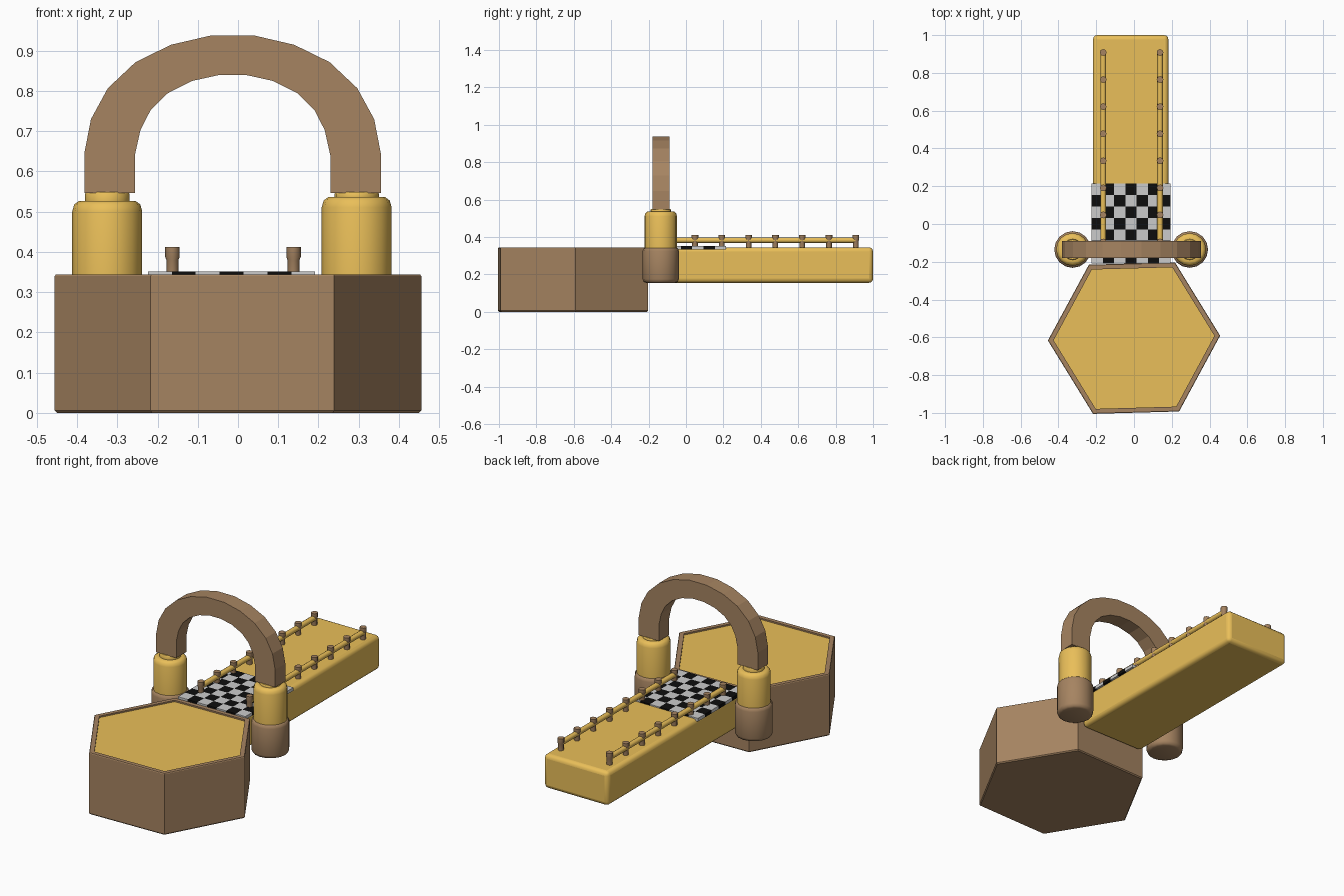
import bpy, bmesh, math

if "Cube" in bpy.data.objects:
    bpy.data.objects.remove(bpy.data.objects["Cube"])

def material(name, rgb):
    m = bpy.data.materials.new(name)
    m.diffuse_color = (*rgb, 1)
    m.use_nodes = True
    m.node_tree.nodes["Principled BSDF"].inputs["Base Color"].default_value = m.diffuse_color
    return m

BROWN = material("brown", (0.38, 0.23, 0.12))
GOLD = material("gold", (0.82, 0.52, 0.10))
BLACK = material("black", (0.004, 0.004, 0.004))

def finish(name, bm, mat=None, smooth=None, bevel=0):
    bmesh.ops.recalc_face_normals(bm, faces=bm.faces)
    me = bpy.data.meshes.new(name)
    bm.to_mesh(me)
    bm.free()
    ob = bpy.data.objects.new(name, me)
    bpy.context.collection.objects.link(ob)
    if mat:
        me.materials.append(mat)
    if bevel:
        mod = ob.modifiers.new("bevel", 'BEVEL')
        mod.width, mod.segments = bevel, 3
    if smooth:
        me.shade_smooth()
        me.set_sharp_from_angle(angle=math.radians(smooth))
    return ob

def add_box(bm, lo, hi):
    vs = bmesh.ops.create_cube(bm, size=1)["verts"]
    for v in vs:
        v.co = [(l + h) / 2 + c * (h - l) for l, h, c in zip(lo, hi, v.co)]

def add_lathe(bm, profile, n, x, y):
    rings = [[bm.verts.new((x + r * math.cos(2 * math.pi * i / n),
                            y + r * math.sin(2 * math.pi * i / n), z)) for i in range(n)]
             for r, z in profile]
    for a, b in zip(rings, rings[1:]):
        for i in range(n):
            bm.faces.new((a[i], a[(i + 1) % n], b[(i + 1) % n], b[i]))
    bm.faces.new(rings[0])
    bm.faces.new(rings[-1])

# hexagonal platform with a shallow recessed floor
def hexagon(bm, r, z):
    return [bm.verts.new((r * math.cos(math.radians(60 * i + 1.6)),
                          -0.604 + r * math.sin(math.radians(60 * i + 1.6)), z)) for i in range(6)]

bm = bmesh.new()
rings = [hexagon(bm, r, z) for r, z in
         ((0.450, 0), (0.456, 0.006), (0.456, 0.340), (0.453, 0.344), (0.426, 0.344), (0.426, 0.330))]
for a, b in zip(rings, rings[1:]):
    for i in range(6):
        bm.faces.new((a[i], a[(i + 1) % 6], b[(i + 1) % 6], b[i]))
bm.faces.new(rings[0])
bm.faces.new(rings[-1])
finish("hex_platform", bm, BROWN)

bm = bmesh.new()
low, high = hexagon(bm, 0.426, 0.32), hexagon(bm, 0.426, 0.336)
for i in range(6):
    bm.faces.new((low[i], low[(i + 1) % 6], high[(i + 1) % 6], high[i]))
bm.faces.new(low)
bm.faces.new(high)
finish("platform_floor", bm, GOLD)

# bridge deck
bm = bmesh.new()
add_box(bm, (-0.217, -0.21, 0.155), (0.182, 1.0, 0.345))
finish("bridge_deck", bm, GOLD, smooth=30, bevel=0.022)

# checkered start plate, 7 x 7 tiles
x0, x1, y0, y1, n = -0.224, 0.192, -0.21, 0.215, 7
dx, dy = (x1 - x0) / n, (y1 - y0) / n
for parity, name, mat in ((0, "light_tiles", None), (1, "dark_tiles", BLACK)):
    bm = bmesh.new()
    for i in range(n):
        for j in range(n):
            if (i + j) % 2 == parity:
                add_box(bm, (x0 + i * dx, y0 + j * dy, 0.334),
                        (x0 + (i + 1) * dx, y0 + (j + 1) * dy, 0.352))
    finish(name, bm, mat)

# railings: posts and rails
for side, x in (("left", -0.163), ("right", 0.138)):
    bm = bmesh.new()
    for k in range(8):
        add_lathe(bm, ((0.015, 0.335), (0.015, 0.38), (0.018, 0.388), (0.018, 0.412)),
                  8, x, 0.908 - 0.1433 * k)
    finish(side + "_posts", bm, BROWN, smooth=50)
    bm = bmesh.new()
    ends = [[bm.verts.new((x + 0.015 * math.cos(math.pi * i / 5), y,
                           0.383 + 0.015 * math.sin(math.pi * i / 5))) for i in range(10)]
            for y in (-0.095, 0.908)]
    for i in range(10):
        bm.faces.new((ends[0][i], ends[0][(i + 1) % 10], ends[1][(i + 1) % 10], ends[1][i]))
    bm.faces.new(ends[0])
    bm.faces.new(ends[1])
    finish(side + "_rail", bm, GOLD, smooth=50)

# towers: brown base, gold body with a neck
for side, x, top in (("left", -0.325, 0.527), ("right", 0.295, 0.537)):
    bm = bmesh.new()
    add_lathe(bm, ((0.078, 0.155), (0.091, 0.160), (0.097, 0.175), (0.097, 0.325),
                   (0.093, 0.338), (0.085, 0.344)), 16, x, -0.135)
    finish(side + "_tower_base", bm, BROWN, smooth=50)
    bm = bmesh.new()
    add_lathe(bm, ((0.087, 0.335), (0.087, top - 0.026), (0.082, top - 0.009), (0.070, top),
                   (0.055, top), (0.055, 0.545), (0.052, 0.549)), 16, x, -0.135)
    finish(side + "_tower_body", bm, GOLD, smooth=50)

# faceted arch from a mirrored half profile
outer = [(.3685, .547), (.3685, .645), (.352, .73), (.31, .807), (.241, .872), (.153, .915), (.054, .938)]
inner = [(.243, .547), (.243, .64), (.229, .703), (.204, .752), (.162, .794), (.101, .825), (.033, .84)]
full = lambda half: half + [(-x, z) for x, z in reversed(half)]
bm = bmesh.new()
loops = [[bm.verts.new((x - 0.0135, y, z)) for x, z in full(half)]
         for half, y in ((outer, -0.179), (outer, -0.089), (inner, -0.089), (inner, -0.179))]
for a, b in zip(loops, loops[1:] + loops[:1]):
    for i in range(len(a) - 1):
        bm.faces.new((a[i], a[i + 1], b[i + 1], b[i]))
for e in (0, -1):
    bm.faces.new([lp[e] for lp in loops])
finish("arch", bm, BROWN)
